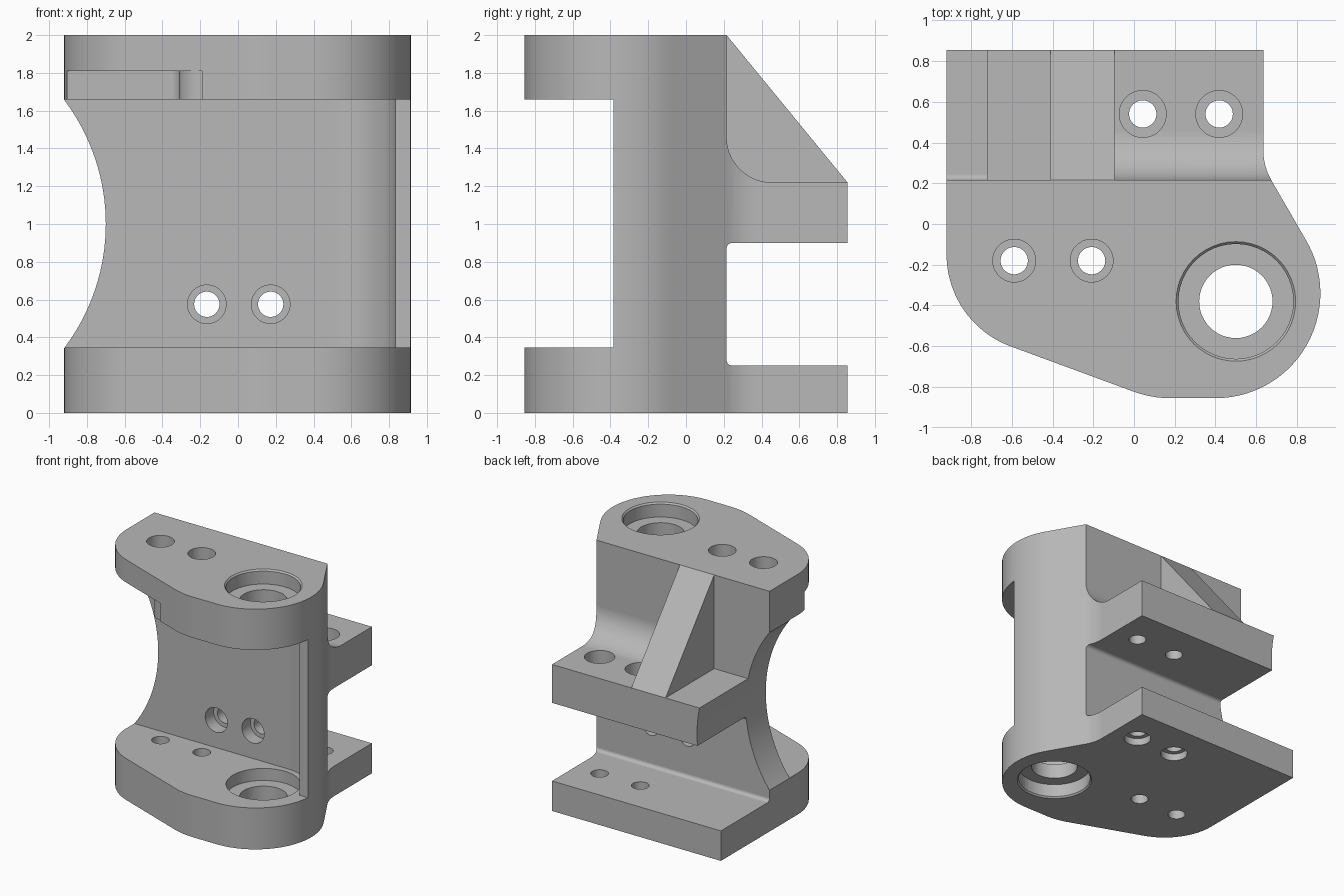
import bpy, bmesh
from math import radians, cos, sin
from mathutils import Matrix, Vector

if "Cube" in bpy.data.objects:
    bpy.data.objects.remove(bpy.data.objects["Cube"], do_unlink=True)

grey = bpy.data.materials.new("machined grey")
grey.use_nodes = True
grey.diffuse_color = (0.48, 0.48, 0.48, 1)
grey.node_tree.nodes["Principled BSDF"].inputs["Base Color"].default_value = (0.48, 0.48, 0.48, 1)


def arc(cx, cy, r, a0, a1, n=12):
    angles = [radians(a0 + (a1 - a0) * i / n) for i in range(n + 1)]
    return [(cx + r * cos(a), cy + r * sin(a)) for a in angles]


def to_object(name, bm):
    bmesh.ops.recalc_face_normals(bm, faces=bm.faces)
    mesh = bpy.data.meshes.new(name)
    bm.to_mesh(mesh)
    bm.free()
    mesh.materials.append(grey)
    obj = bpy.data.objects.new(name, mesh)
    bpy.context.collection.objects.link(obj)
    return obj


def prism(name, points, low, high, axis="z"):
    """Extrude a plan outline (x, y) along z, or a side outline (y, z) along x."""
    bm = bmesh.new()
    place = (lambda a, b: (a, b, low)) if axis == "z" else (lambda a, b: (low, a, b))
    face = bm.faces.new([bm.verts.new(place(a, b)) for a, b in points])
    move = Vector((0, 0, high - low)) if axis == "z" else Vector((high - low, 0, 0))
    grown = bmesh.ops.extrude_face_region(bm, geom=[face])["geom"]
    bmesh.ops.translate(bm, vec=move, verts=[v for v in grown if isinstance(v, bmesh.types.BMVert)])
    return to_object(name, bm)


def cylinder(name, x, y, z, r, low, high, axis="z", r_top=None, sides=48):
    """Round cutter between low and high along z or y."""
    bm = bmesh.new()
    mid = (low + high) / 2
    turn = Matrix() if axis == "z" else Matrix.Rotation(radians(-90), 4, "X")
    spot = (x, y, mid) if axis == "z" else (x, mid, z)
    bmesh.ops.create_cone(bm, cap_ends=True, segments=sides, radius1=r,
                          radius2=r if r_top is None else r_top, depth=high - low,
                          matrix=Matrix.Translation(spot) @ turn)
    return to_object(name, bm)


def cut(obj, cutter):
    cutter.hide_render = True
    mod = obj.modifiers.new("cut", "BOOLEAN")
    mod.operation, mod.solver, mod.object = "DIFFERENCE", "EXACT", cutter
    bpy.context.view_layer.objects.active = obj
    bpy.ops.object.modifier_apply(modifier=mod.name)
    bpy.data.objects.remove(cutter, do_unlink=True)


# Solid block with the full plan outline
BACK = 0.215
outline = [(-0.92, 0.855)]
outline += arc(-0.44, -0.15, 0.48, 180, 250, 18)
outline += arc(0.18, -0.325, 0.53, 250, 270, 5)
outline += arc(0.40, -0.34, 0.515, -90, 31, 28)
outline += arc(0.925, 0.36, 0.29, 209, 180, 6)
outline += [(0.635, 0.855)]
bracket = prism("bearing_bracket", outline, 0, 2)

# Front pocket, leaving the upper and lower plates
pocket = [(-1.2, -0.05)] + arc(0.5, -0.385, 0.335, 90, 0, 16)
pocket += [(1.2, -0.385), (1.2, -1.2), (-1.2, -1.2)]
cut(bracket, prism("pocket_cutter", pocket, 0.345, 1.66))

# Relief under the upper plate
relief = [(-1.2, -0.27)] + arc(-0.37, -0.33, 0.06, 90, 0, 8)
relief += arc(-0.19, -0.62, 0.12, 180, 270, 10) + [(-0.19, -1.2), (-1.2, -1.2)]
cut(bracket, prism("relief_cutter", relief, 1.5, 1.81))

# Rear channel between the two shelves, with small fillets
channel = [(1.2, 0.25)] + arc(BACK + 0.03, 0.28, 0.03, 270, 180, 6)
channel += arc(BACK + 0.03, 0.87, 0.03, 180, 90, 6) + [(1.2, 0.9)]
cut(bracket, prism("channel_cutter", channel, -1.3, 1.3, "x"))

# Space above the middle shelf on each side of the rib, then the rib slope
filleted = [(1.2, 1.22)] + arc(BACK + 0.24, 1.46, 0.24, 270, 180, 14) + [(BACK, 2.3), (1.2, 2.3)]
square = [(1.2, 1.22), (BACK, 1.22), (BACK, 2.3), (1.2, 2.3)]
cut(bracket, prism("fillet_side_cutter", filleted, -0.095, 1.3, "x"))
cut(bracket, prism("square_side_cutter", square, -1.3, -0.41, "x"))
slope = (1.22 - 2) / (0.855 - BACK)
above = [(BACK, 2), (1.2, 2 + slope * (1.2 - BACK)), (1.2, 2.3), (BACK, 2.3)]
cut(bracket, prism("rib_slope_cutter", above, -0.6, 0.1, "x"))

# Large scooped end
cut(bracket, cylinder("scoop_cutter", -1.79, 0, 1.0, 1.09, -1.3, 1.3, "y", sides=160))

# Bearing bore with seats on both faces of both plates
BX, BY = 0.5, -0.38
cut(bracket, cylinder("bore_cutter", BX, BY, 0, 0.18, -0.2, 2.2))
for low, high in ((-0.1, 0.12), (0.245, 0.5), (1.5, 1.76), (1.88, 2.1)):
    cut(bracket, cylinder("seat_cutter", BX, BY, 0, 0.282, low, high))
cut(bracket, cylinder("upper_chamfer", BX, BY, 0, 0.275, 1.98, 2.005, r_top=0.298))
cut(bracket, cylinder("lower_chamfer", BX, BY, 0, 0.298, -0.005, 0.02, r_top=0.275))

# Bolt holes through the plates, the shelves and the wall
for x in (-0.588, -0.208):
    cut(bracket, cylinder("plate_hole", x, -0.18, 0, 0.067, -0.2, 2.2))
    cut(bracket, cylinder("plate_counterbore", x, -0.18, 0, 0.105, 1.86, 2.2))
for x in (0.043, 0.418):
    cut(bracket, cylinder("shelf_hole", x, 0.54, 0, 0.067, -0.2, 1.5))
    cut(bracket, cylinder("upper_shelf_counterbore", x, 0.54, 0, 0.115, 1.08, 1.5))
    cut(bracket, cylinder("lower_shelf_counterbore", x, 0.54, 0, 0.105, -0.2, 0.06))
for x in (-0.165, 0.173):
    cut(bracket, cylinder("wall_hole", x, 0, 0.575, 0.067, -0.3, 0.5, "y"))
    cut(bracket, cylinder("wall_counterbore", x, 0, 0.575, 0.102, -0.3, 0.06, "y"))

# Smooth curved faces, keep machined edges sharp
bpy.ops.object.select_all(action="DESELECT")
bracket.select_set(True)
bpy.context.view_layer.objects.active = bracket
bpy.ops.object.shade_smooth_by_angle(angle=radians(25))
weighted = bracket.modifiers.new("flat_face_normals", "WEIGHTED_NORMAL")
weighted.keep_sharp = True
